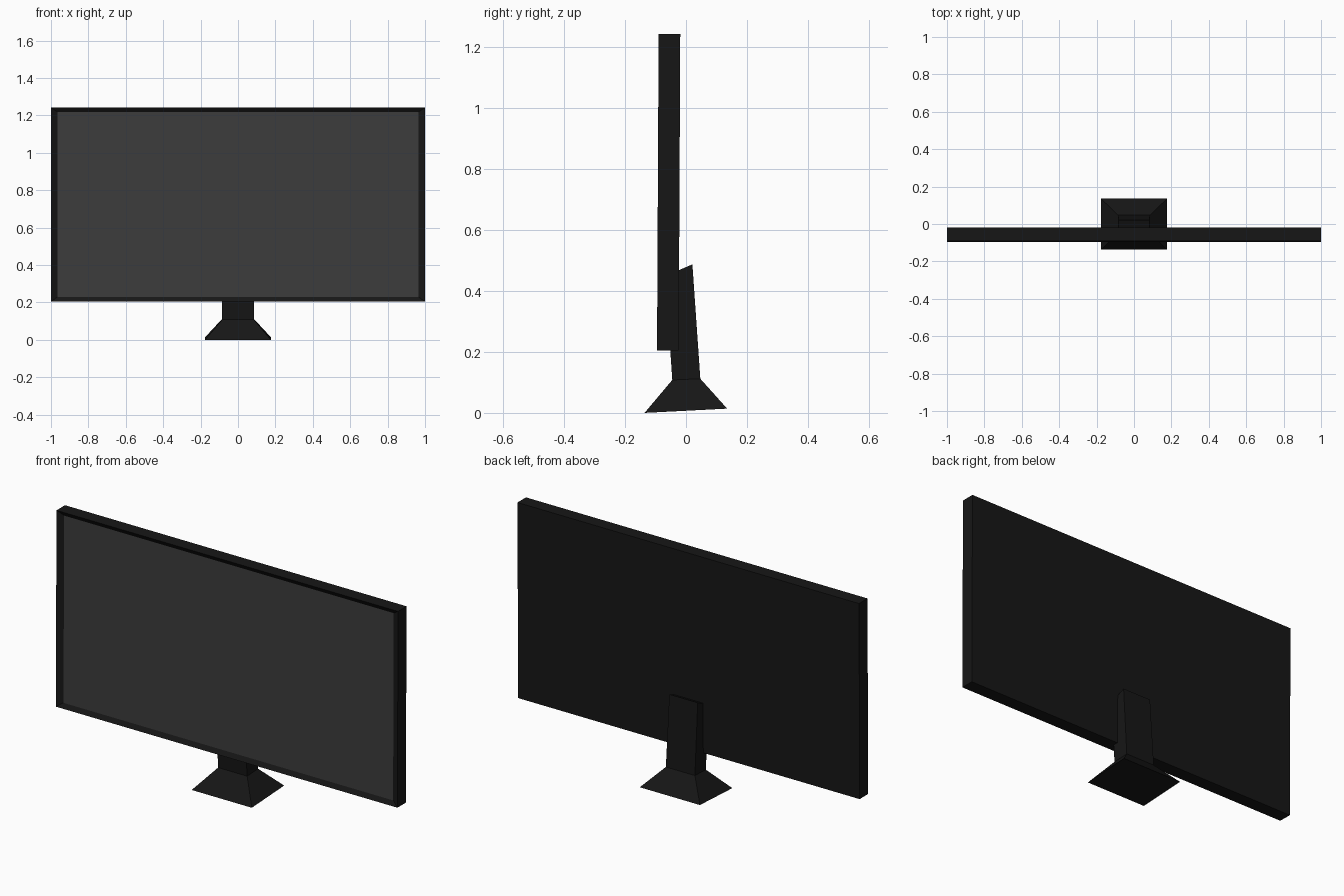
import bpy, bmesh
from mathutils import Vector

if "Cube" in bpy.data.objects:
    bpy.data.objects.remove(bpy.data.objects["Cube"])


def material(name, v):
    m = bpy.data.materials.new(name)
    m.diffuse_color = (v, v, v, 1)
    m.use_nodes = True
    m.node_tree.nodes["Principled BSDF"].inputs["Base Color"].default_value = m.diffuse_color
    return m


dark = material("dark_plastic", 0.008)
glass = material("screen_grey", 0.045)


def finish(name, bm, *mats):
    bmesh.ops.recalc_face_normals(bm, faces=bm.faces)
    me = bpy.data.meshes.new(name)
    bm.to_mesh(me)
    bm.free()
    for m in mats:
        me.materials.append(m)
    ob = bpy.data.objects.new(name, me)
    bpy.context.collection.objects.link(ob)
    return ob


def loft(bm, rings):
    """Skin rings of points and cap both ends; returns the last cap."""
    loops = [[bm.verts.new(p) for p in r] for r in rings]
    for a, b in zip(loops, loops[1:]):
        for i in range(len(a)):
            j = (i + 1) % len(a)
            bm.faces.new((a[i], a[j], b[j], b[i]))
    bm.faces.new(loops[0][::-1])
    return bm.faces.new(loops[-1])


def ring(hx, front, back):
    """Rectangle from half width and (y, z) of its front and back edges."""
    return [(-hx, *front), (hx, *front), (hx, *back), (-hx, *back)]


def panel_ring(hx, y, low, high):
    """Upright rectangle, leaning slightly back towards the top."""
    return [(-hx, y, low), (hx, y, low),
            (hx, y + 0.005 * (high - low), high), (-hx, y + 0.005 * (high - low), high)]


# Display housing with a bezel sloping in to the screen recess
bm = bmesh.new()
loft(bm, [panel_ring(1.0, -0.024, 0.205, 1.242),
          panel_ring(1.0, -0.095, 0.205, 1.242),
          panel_ring(0.965, -0.08, 0.229, 1.218)])
finish("display_housing", bm, dark)

# Screen sheet just in front of the recess floor
bm = bmesh.new()
bm.faces.new([bm.verts.new(p) for p in panel_ring(0.965, -0.081, 0.229, 1.218)])
finish("screen", bm, glass)

# Flared foot and leaning neck, one continuous shell
bm = bmesh.new()
loft(bm, [ring(0.176, (-0.136, 0.0), (0.135, 0.014)),
          ring(0.085, (-0.045, 0.108), (0.047, 0.112)),
          ring(0.083, (-0.068, 0.449), (0.021, 0.487))])
finish("stand", bm, dark)
